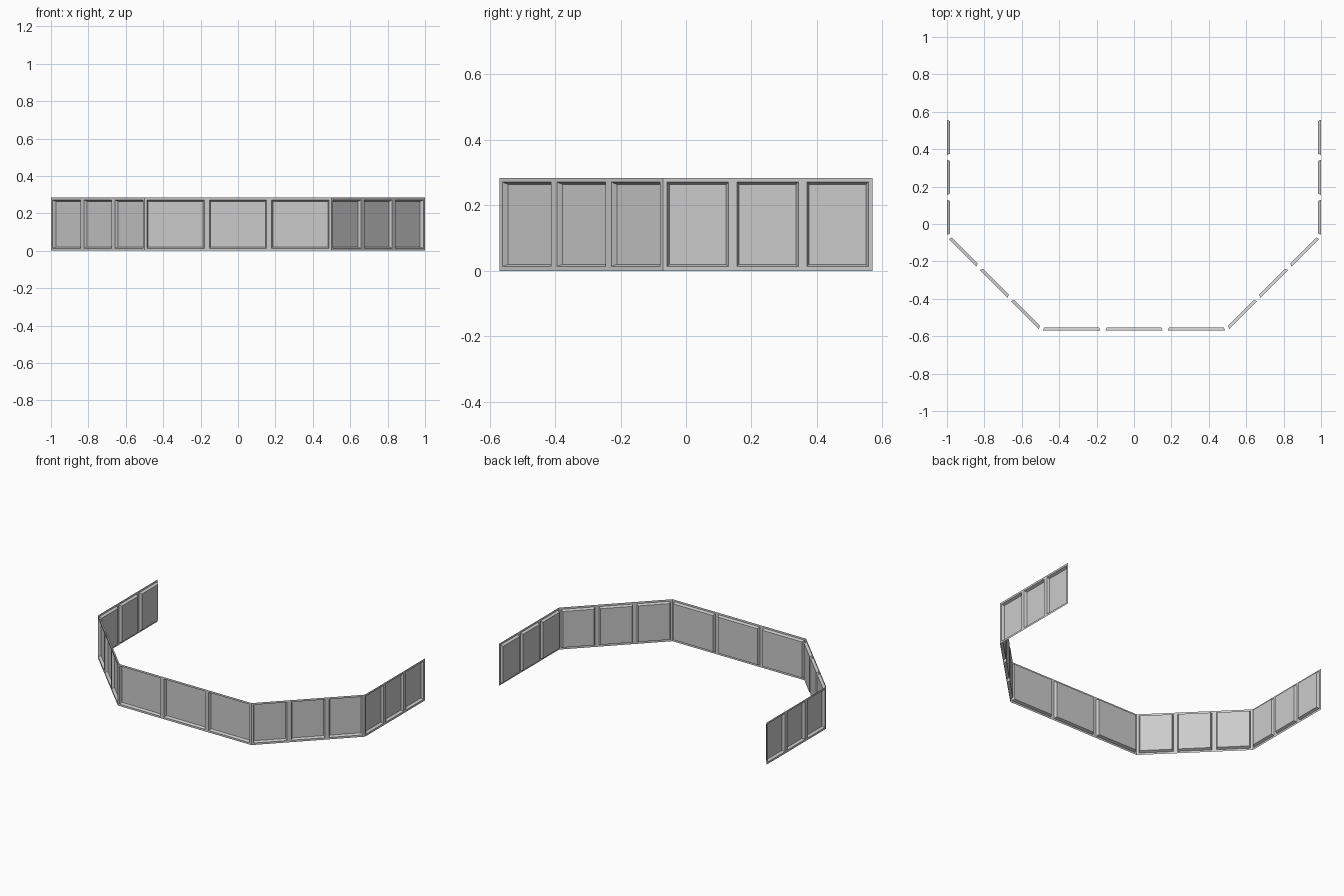
import bpy, bmesh
from mathutils import Vector

if "Cube" in bpy.data.objects:
    bpy.data.objects.remove(bpy.data.objects["Cube"])

HEIGHT = 0.284
PANES = 3            # recessed panels per wall
FRAME = 0.013        # visible frame margin round each panel
TAPER = 0.007        # panel gets slightly smaller as it recedes
DEPTH = 0.017        # recess depth

# Plan outline of the bay, walked so the faces point outward
corners = [Vector(p) for p in
           [(-1, 0.57), (-1, -0.071), (-0.5, -0.57), (0.5, -0.57), (1, -0.071), (1, 0.57)]]

# Split every wall into equal cells
plan = [corners[0]]
for a, b in zip(corners, corners[1:]):
    plan += [a.lerp(b, i / PANES) for i in range(1, PANES + 1)]

# Thin wall sheet
bm = bmesh.new()
low = [bm.verts.new((p.x, p.y, 0)) for p in plan]
high = [bm.verts.new((p.x, p.y, HEIGHT)) for p in plan]
cells = [bm.faces.new((low[i], low[i + 1], high[i + 1], high[i]))
         for i in range(len(plan) - 1)]
bm.normal_update()

# Frame margin, then tapered recess
bmesh.ops.inset_individual(bm, faces=cells, thickness=FRAME, use_even_offset=True)
bm.normal_update()
bmesh.ops.inset_individual(bm, faces=cells, thickness=TAPER, depth=-DEPTH, use_even_offset=True)
bm.normal_update()

mesh = bpy.data.meshes.new("panelled_bay_wall")
bm.to_mesh(mesh)
bm.free()
bpy.context.collection.objects.link(bpy.data.objects.new("panelled_bay_wall", mesh))
